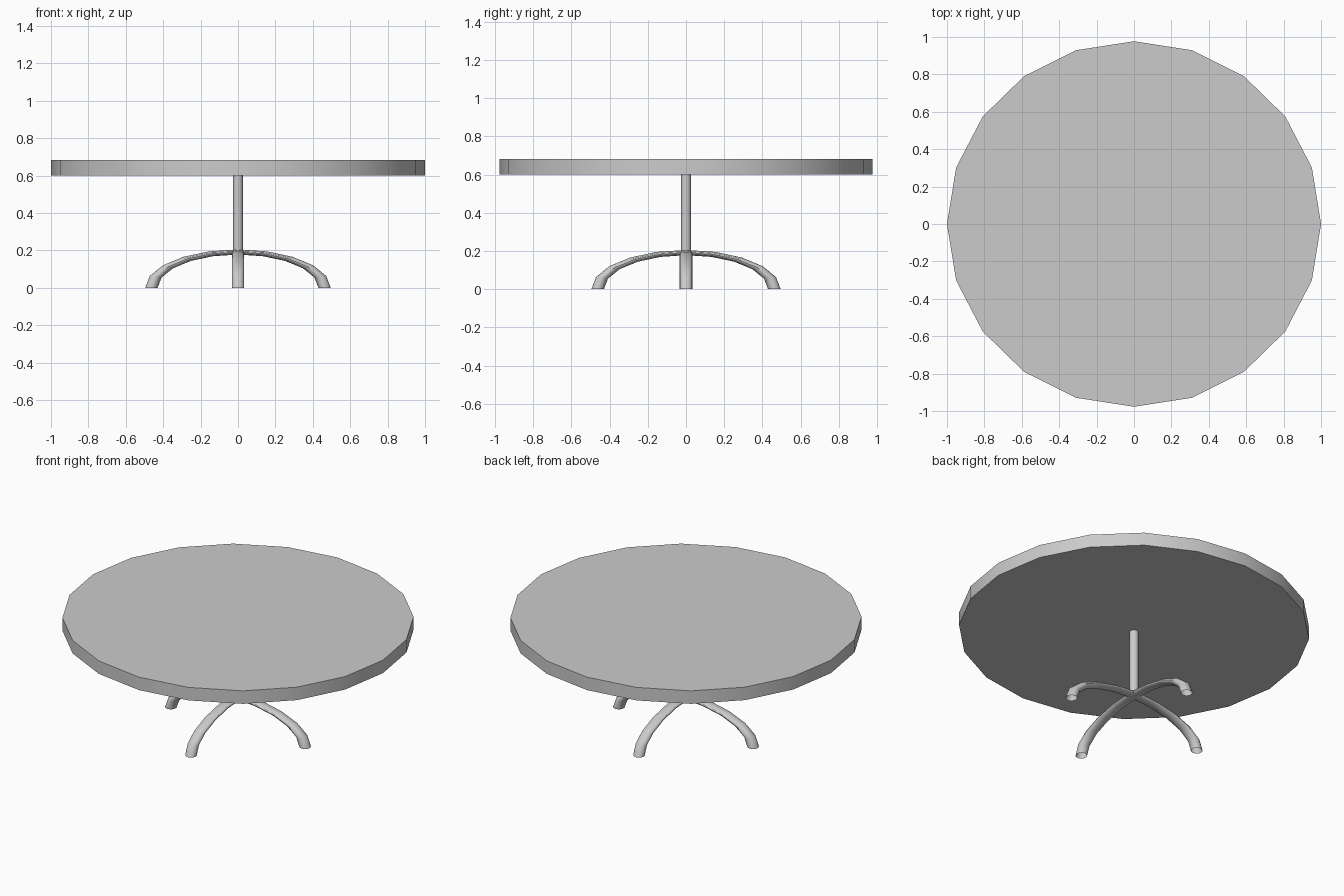
import bpy, bmesh
from math import sin, cos, pi

if "Cube" in bpy.data.objects:
    bpy.data.objects.remove(bpy.data.objects["Cube"])


def finish(name, bm):
    bmesh.ops.recalc_face_normals(bm, faces=bm.faces)
    mesh = bpy.data.meshes.new(name)
    bm.to_mesh(mesh)
    bm.free()
    obj = bpy.data.objects.new(name, mesh)
    bpy.context.collection.objects.link(obj)
    bpy.ops.object.select_all(action='DESELECT')
    obj.select_set(True)
    bpy.context.view_layer.objects.active = obj
    bpy.ops.object.shade_smooth_by_angle(angle=pi / 6)
    return obj


def disc(name, rx, ry, z0, z1, sides):
    """Vertical prism with its first corner on the x axis."""
    bm = bmesh.new()
    face = bm.faces.new([bm.verts.new((rx * cos(2 * pi * i / sides),
                                       ry * sin(2 * pi * i / sides), z0))
                         for i in range(sides)])
    ext = bmesh.ops.extrude_face_region(bm, geom=[face], use_keep_orig=True)
    top = [v for v in ext["geom"] if isinstance(v, bmesh.types.BMVert)]
    bmesh.ops.translate(bm, verts=top, vec=(0, 0, z1 - z0))
    return finish(name, bm)


def arch(name, turn, radius=0.463, tube=0.033, squash=0.414, steps=10, sides=16):
    """Flattened half ring of round tube, open at both feet."""
    bm = bmesh.new()
    rings = []
    for s in range(steps + 1):
        a = pi * s / steps
        ring = []
        for k in range(sides):
            t = 2 * pi * k / sides
            r = radius + tube * cos(t)
            ring.append(bm.verts.new((r * cos(a), tube * sin(t), r * sin(a) * squash)))
        rings.append(ring)
    for a, b in zip(rings, rings[1:]):
        for k in range(sides):
            n = (k + 1) % sides
            bm.faces.new((a[k], a[n], b[n], b[k]))
    obj = finish(name, bm)
    obj.rotation_euler.z = turn
    return obj


# Round table top
disc("table_top", 1.0, 0.977, 0.602, 0.683, 20)

# Central post
disc("post", 0.026, 0.026, 0.19, 0.602, 20)

# Two crossing arched legs
arch("leg_arch_side_to_side", 0)
arch("leg_arch_front_to_back", pi / 2)
